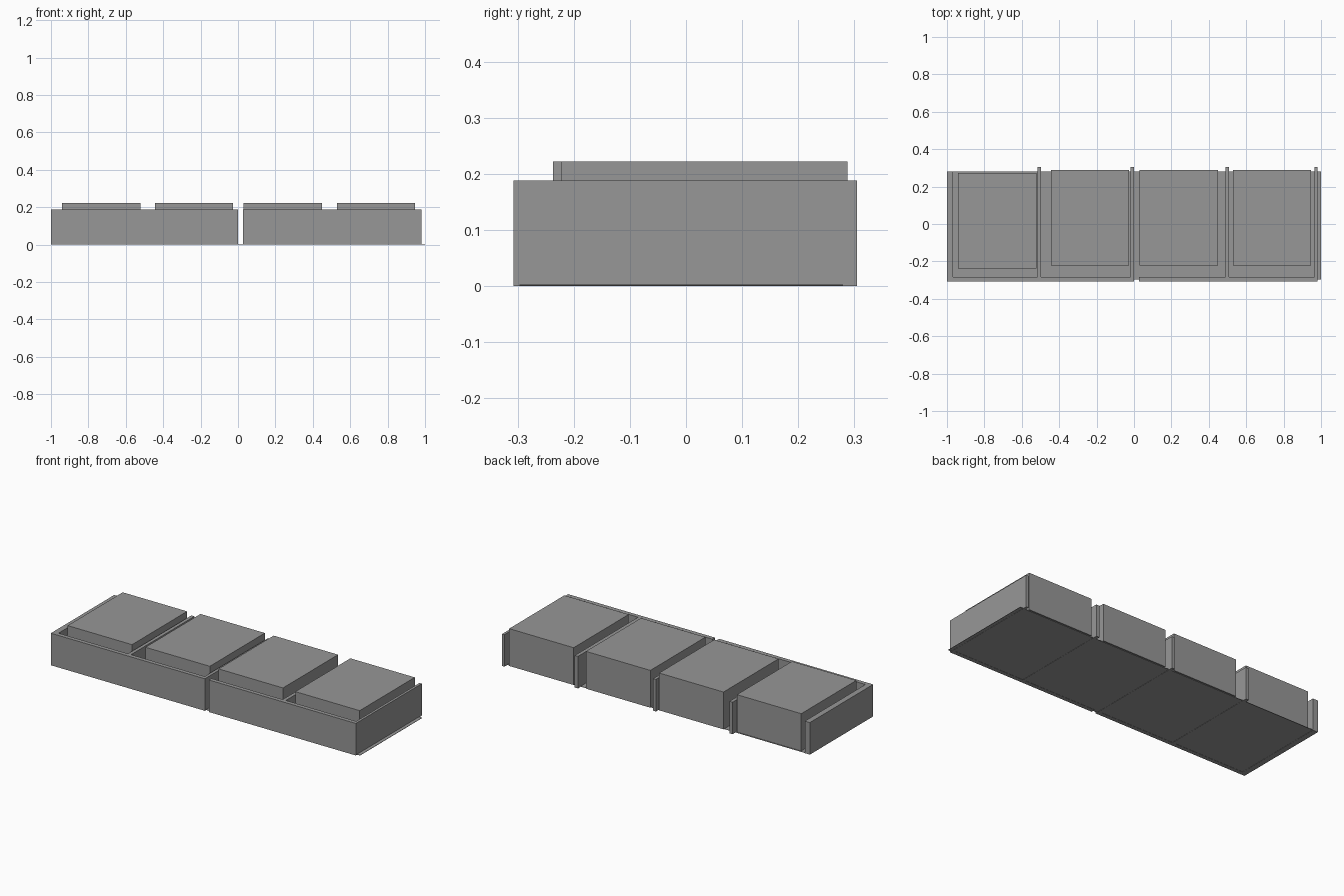
import bpy
import bmesh
from mathutils import Vector

cube = bpy.data.objects.get("Cube")
if cube:
    bpy.data.objects.remove(cube, do_unlink=True)

grey = bpy.data.materials.new("plain_grey")
grey.use_nodes = True
colour = (0.31, 0.31, 0.31, 1)
grey.diffuse_color = colour
grey.node_tree.nodes["Principled BSDF"].inputs["Base Color"].default_value = colour


def box(name, x, y, z):
    """Box from (min, max) ranges on each axis."""
    lo, hi = (Vector(p) for p in zip(x, y, z))
    bm = bmesh.new()
    bmesh.ops.create_cube(bm, size=1)
    bmesh.ops.scale(bm, vec=hi - lo, verts=bm.verts)
    bmesh.ops.translate(bm, vec=(lo + hi) / 2, verts=bm.verts)
    mesh = bpy.data.meshes.new(name)
    bm.to_mesh(mesh)
    bm.free()
    mesh.materials.append(grey)
    obj = bpy.data.objects.new(name, mesh)
    bpy.context.collection.objects.link(obj)
    return obj


WALL = (0, 0.188)
FRONT, INNER, BACK = -0.307, -0.283, 0.305

# Thin floor, one panel per bay
for i in range(4):
    x = -1 + i * 0.5
    box(f"floor_panel_{i + 1}", (x, x + 0.5), (-0.297, 0.28), (0.001, 0.003))

# Front wall in two lengths with a gap at the middle
box("front_wall_right", (-1, 0), (FRONT, INNER), WALL)
box("front_wall_left", (0.026, 0.98), (FRONT, INNER), WALL)

# End wall and the dividers that run past the back edge
box("right_end_wall", (-1, -0.967), (INNER, 0.28), WALL)
dividers = [(-0.516, -0.496), (-0.018, 0), (0.488, 0.509), (0.965, 0.98)]
for i, x in enumerate(dividers):
    box(f"divider_{i + 1}", x, (INNER, BACK), WALL)

# Raised blocks, one in each bay; the first sits slightly further forward
blocks = [(-0.94, -0.237), (-0.445, -0.223), (0.03, -0.223), (0.528, -0.223)]
for i, (x, y) in enumerate(blocks):
    box(f"block_{i + 1}", (x, x + 0.418), (y, y + 0.511), (0.003, 0.222))
